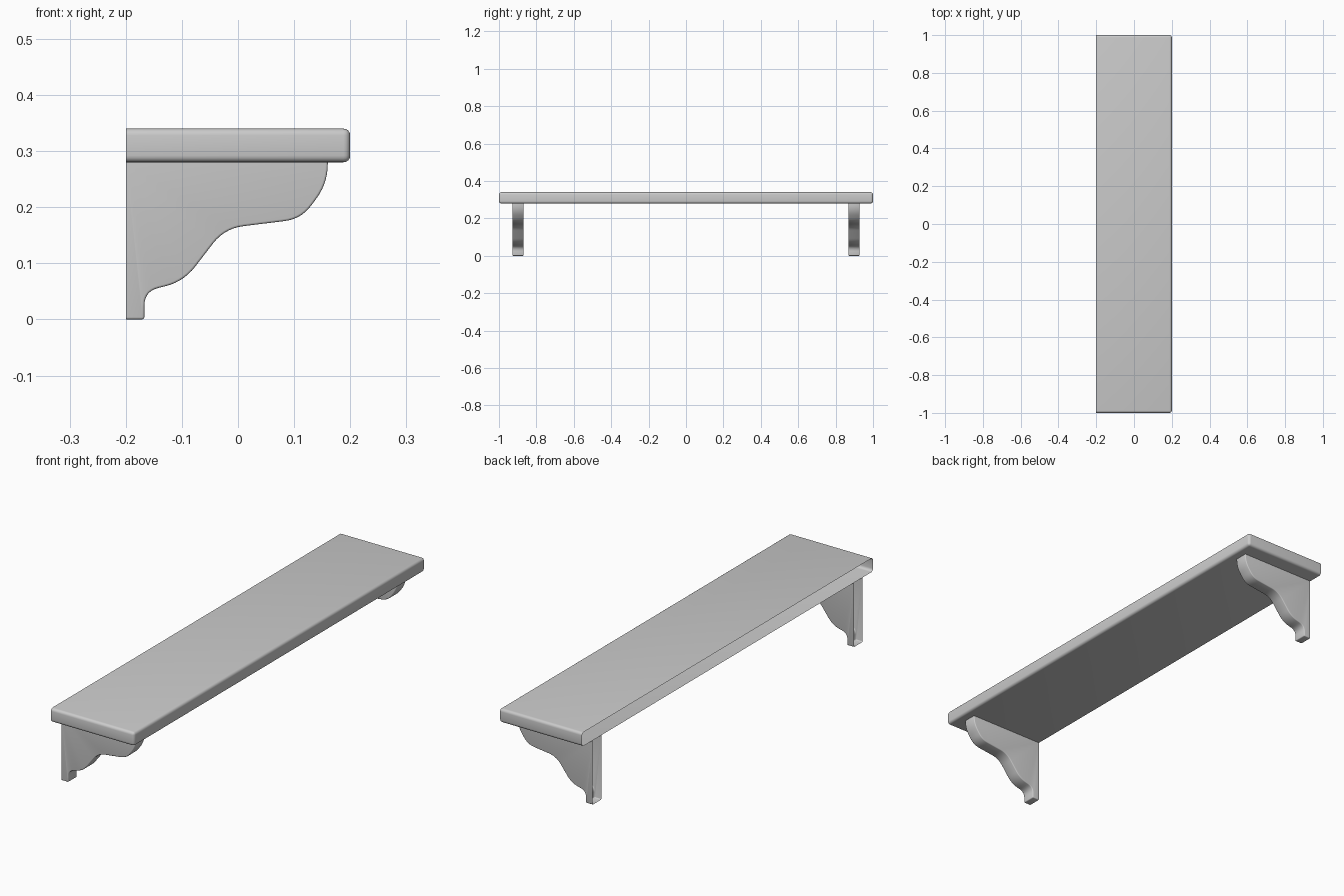
import bpy, bmesh, math
from mathutils import Vector

if "Cube" in bpy.data.objects:
    bpy.data.objects.remove(bpy.data.objects["Cube"])


def finish(name, bm, radius, segments, edges):
    """Round the chosen edges and turn the bmesh into a smooth-shaded object."""
    bmesh.ops.bevel(bm, geom=edges, offset=radius, offset_type='OFFSET',
                    segments=segments, profile=0.5, affect='EDGES',
                    clamp_overlap=True)
    me = bpy.data.meshes.new(name)
    bm.to_mesh(me)
    bm.free()
    ob = bpy.data.objects.new(name, me)
    bpy.context.collection.objects.link(ob)
    bpy.ops.object.select_all(action='DESELECT')
    ob.select_set(True)
    bpy.context.view_layer.objects.active = ob
    bpy.ops.object.shade_smooth_by_angle(angle=math.radians(35))
    return ob


def fillet(a, corner, b, d, n=7):
    """Points of a rounded corner starting d before it and ending d after it."""
    a, c, b = Vector(a), Vector(corner), Vector(b)
    p = c + (a - c).normalized() * d
    q = c + (b - c).normalized() * d
    return [(1 - t) ** 2 * p + 2 * t * (1 - t) * c + t * t * q
            for t in (i / n for i in range(n + 1))]


# Shelf board: rounded everywhere except the open wall side
bm = bmesh.new()
bmesh.ops.create_cube(bm, size=1)
for v in bm.verts:
    v.co = (v.co.x * 0.4, v.co.y * 2.0, v.co.z * 0.06 + 0.31)
back = [f for f in bm.faces if f.normal.x < -0.9]
bmesh.ops.delete(bm, geom=back, context='FACES')
finish("shelf_board", bm, 0.012, 4, [e for e in bm.edges if not e.is_boundary])

# Bracket profile in x, z: corners with their rounding distance
corners = [(-0.167, 0.0, 0), (-0.167, 0.050, 0.026), (-0.097, 0.067, 0.034),
           (-0.024, 0.162, 0.034), (0.113, 0.179, 0.03),
           (0.160, 0.243, 0.034), (0.160, 0.28, 0)]
profile = [Vector((-0.2, 0.0))]
for i, (x, z, d) in enumerate(corners):
    if d:
        profile += fillet(corners[i - 1][:2], (x, z), corners[i + 1][:2], d)
    else:
        profile.append(Vector((x, z)))
profile.append(Vector((-0.2, 0.28)))


# Brackets: two flat sides and a shaped rim, open at the wall and under the board
def bracket(name, yc, half=0.03):
    bm = bmesh.new()
    near = [bm.verts.new((p.x, yc - half, p.y)) for p in profile]
    far = [bm.verts.new((p.x, yc + half, p.y)) for p in profile]
    bm.faces.new(near)
    bm.faces.new(far[::-1])
    for i in range(len(profile) - 2):
        bm.faces.new((near[i + 1], near[i], far[i], far[i + 1]))
    bm.normal_update()
    sharp = [e for e in bm.edges if not e.is_boundary
             and e.calc_face_angle() > math.radians(50)]
    finish(name, bm, 0.004, 3, sharp)


for label, side in (("front", -1), ("rear", 1)):
    bracket(label + "_bracket", side * 0.898)
